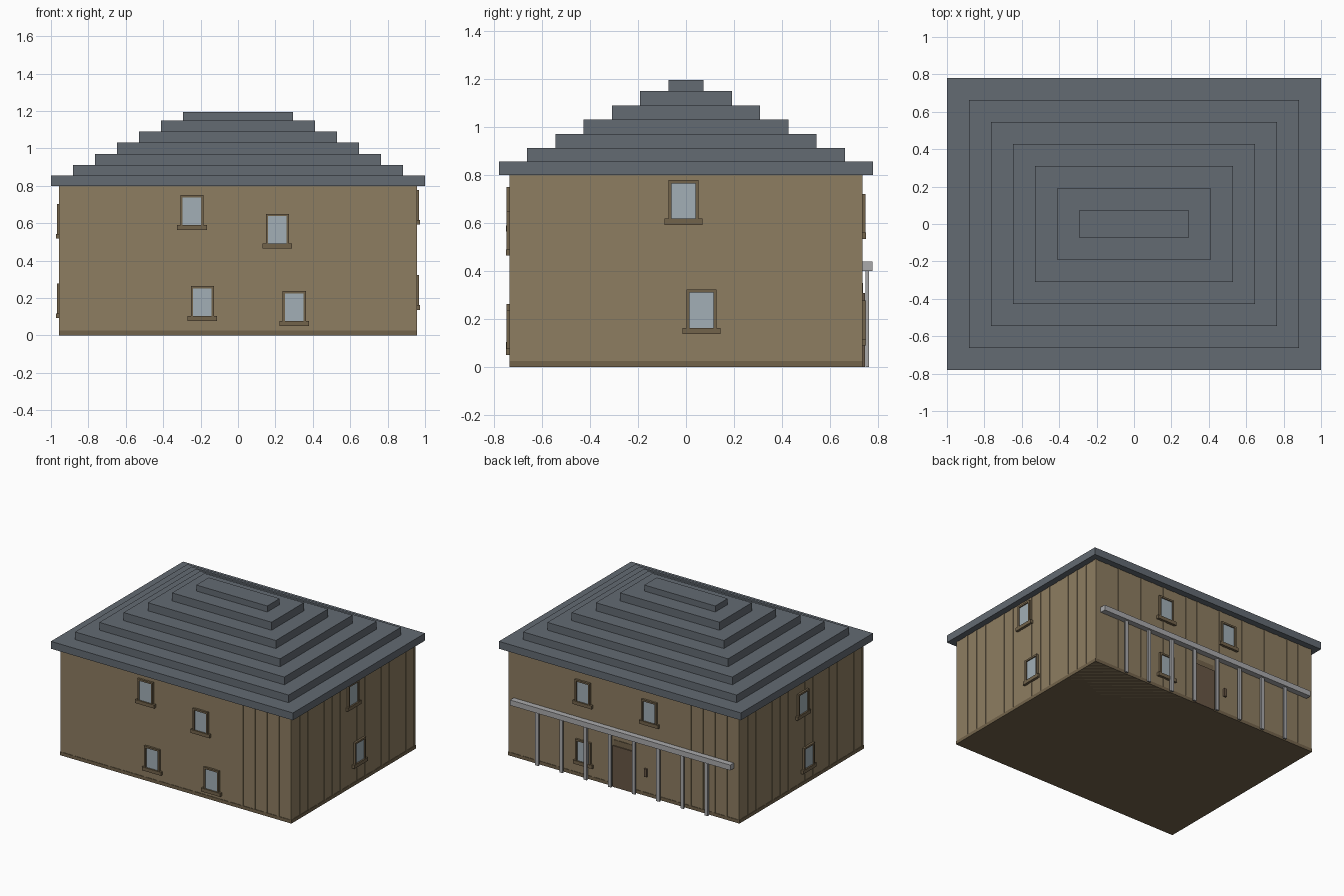
import bpy
from mathutils import Vector

if "Cube" in bpy.data.objects:
    bpy.data.objects.remove(bpy.data.objects["Cube"])


def material(name, rgb):
    m = bpy.data.materials.new(name)
    m.diffuse_color = (*rgb, 1)
    m.use_nodes = True
    m.node_tree.nodes["Principled BSDF"].inputs["Base Color"].default_value = m.diffuse_color
    return m


WALL = material("wall_tan", (0.27, 0.205, 0.12))
TRIM = material("trim_brown", (0.17, 0.125, 0.07))
DOOR = material("door_brown", (0.14, 0.095, 0.06))
GLASS = material("pane_blue", (0.36, 0.43, 0.47))
ROOF = material("roof_slate", (0.125, 0.145, 0.17))
METAL = material("porch_grey", (0.40, 0.40, 0.41))

WX, WY, WALL_TOP = 0.953, 0.732, 0.80


def box(name, lo, hi, mat):
    """Axis-aligned box between two corners."""
    lo, hi = Vector(lo), Vector(hi)
    bpy.ops.mesh.primitive_cube_add(size=1, location=(lo + hi) / 2)
    ob = bpy.context.object
    ob.name = name
    size = hi - lo
    ob.scale = [abs(c) for c in size]
    bpy.ops.object.transform_apply(location=False, rotation=False, scale=True)
    ob.data.materials.append(mat)
    return ob


def wall_box(name, side, u0, u1, z0, z1, depth, mat):
    """Box standing out of one wall; u runs along the wall in world x or y."""
    sign = 1 if side in ("right", "back") else -1
    if side in ("front", "back"):
        a, b = sign * (WY - 0.005), sign * (WY + depth)
        return box(name, (u0, a, z0), (u1, b, z1), mat)
    a, b = sign * (WX - 0.005), sign * (WX + depth)
    return box(name, (a, u0, z0), (b, u1, z1), mat)


def window(side, u, top):
    w, bar, h, sill = 0.0625, 0.013, 0.186, 0.026
    z0 = top - h
    n = side + "_window_"
    for s in (-1, 1):
        a, b = sorted((u + s * w, u + s * (w - bar)))
        wall_box(n + "jamb", side, a, b, z0 + sill, top, 0.016, TRIM)
    wall_box(n + "head", side, u - w + bar, u + w - bar, top - bar, top, 0.016, TRIM)
    wall_box(n + "sill", side, u - 0.079, u + 0.079, z0, z0 + sill, 0.019, TRIM)
    wall_box(n + "pane", side, u - w + bar, u + w - bar, z0 + sill, top - bar, 0.008, GLASS)


# Walls with vertical battens and a base strip
box("walls", (-WX, -WY, 0), (WX, WY, WALL_TOP), WALL)
box("base_strip", (-0.957, -0.736, 0), (0.957, 0.736, 0.025), TRIM)
for sides, half in ((("front", "back"), WX), (("left", "right"), WY)):
    count = round(2 * half / 0.1)
    for side in sides:
        for i in range(count + 1):
            u = -half + 0.01 + i * (2 * half - 0.02) / count
            wall_box(side + "_batten", side, u - 0.01, u + 0.01, 0.025, WALL_TOP, 0.003, WALL)

# Stepped hip roof
levels = (0.80, 0.855, 0.912, 0.97, 1.03, 1.09, 1.15, 1.195)
for i in range(7):
    hx, hy = 1.0 - 0.1178 * i, 0.78 - 0.1178 * i
    box("roof_tier", (-hx, -hy, levels[i]), (hx, hy, levels[i + 1]), ROOF)

# Windows: position along the wall and top height
windows = {
    "front": ((-0.246, 0.75), (0.211, 0.65), (-0.19, 0.263), (0.30, 0.236)),
    "right": ((-0.01, 0.778), (0.065, 0.323)),
    "left": ((-0.01, 0.703), (-0.075, 0.278)),
    "back": ((0.335, 0.72), (-0.215, 0.72), (0.33, 0.276)),
}
for side, spots in windows.items():
    for u, top in spots:
        window(side, u, top)

# Back door with lintel and wall lamp
wall_box("door", "back", -0.085, 0.085, 0, 0.308, 0.013, DOOR)
wall_box("door_lintel", "back", -0.085, 0.085, 0.308, 0.35, 0.005, TRIM)
wall_box("wall_lamp", "back", -0.195, -0.175, 0.145, 0.205, 0.014, DOOR)

# Porch beam on slim posts
box("porch_beam", (-0.91, 0.734, 0.40), (0.91, 0.777, 0.44), METAL)
for i in range(8):
    x = -0.70 + 0.2 * i
    box("porch_post", (x - 0.0125, 0.749, 0), (x + 0.0125, 0.762, 0.40), METAL)
